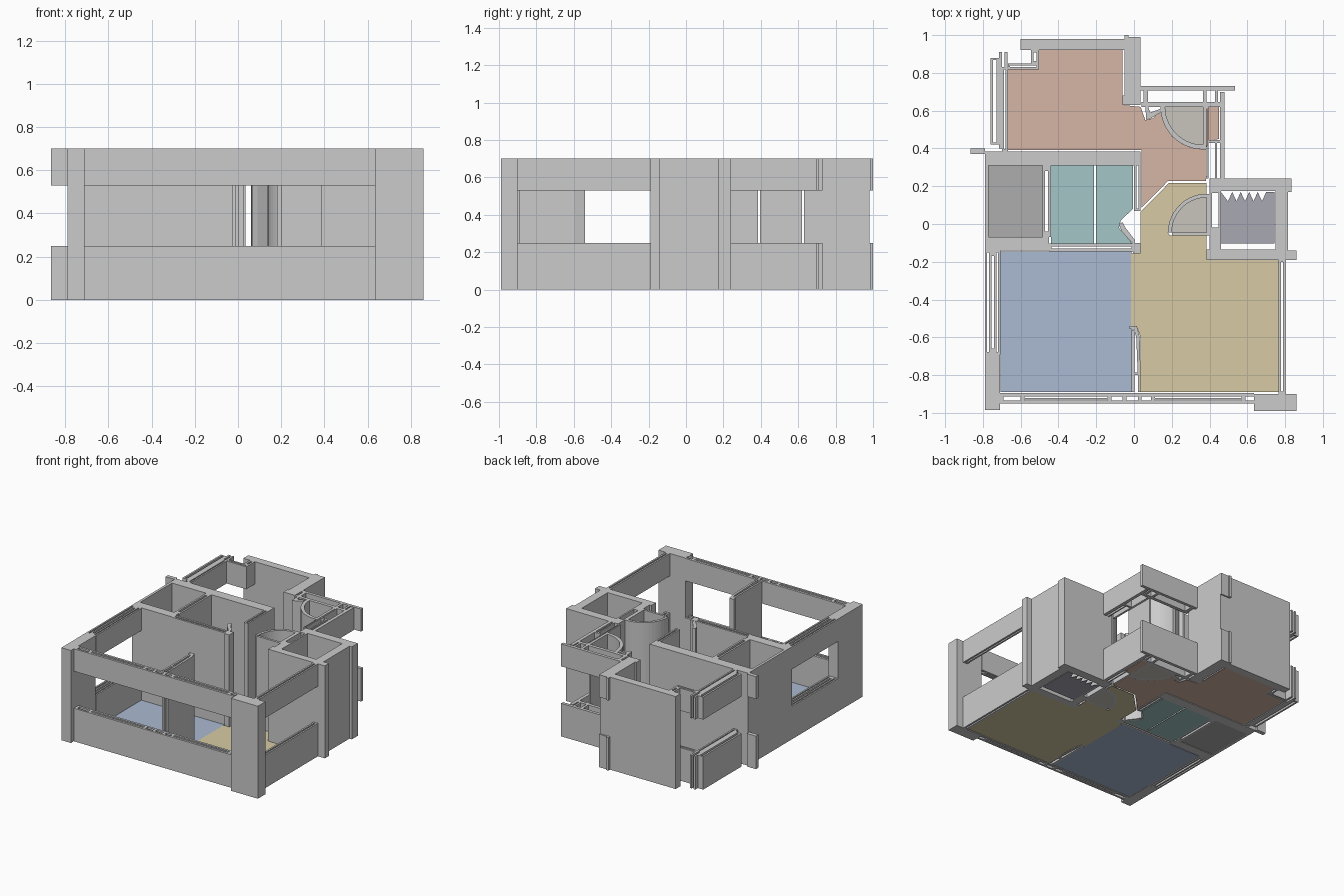
import bpy, bmesh
from math import cos, sin, radians

H, SILL, HEAD = 0.70, 0.25, 0.53          # wall height, window opening


def rect(x0, x1, y0, y1):
    return [(x0, y0), (x1, y0), (x1, y1), (x0, y1)]


def hollow(x0, x1, y0, y1, t=0.012, cap=0.012):
    """Outline of a hollow wall: two long rails and two end caps."""
    if x1 - x0 > y1 - y0:
        return [rect(x0, x1, y0, y0 + t), rect(x0, x1, y1 - t, y1),
                rect(x0, x0 + cap, y0 + t, y1 - t), rect(x1 - cap, x1, y0 + t, y1 - t)]
    return [rect(x0, x0 + t, y0, y1), rect(x1 - t, x1, y0, y1),
            rect(x0 + t, x1 - t, y0, y0 + cap), rect(x0 + t, x1 - t, y1 - cap, y1)]


def arc(cx, cy, r, a0, a1, n=14):
    return [(cx + r * cos(radians(a0 + (a1 - a0) * i / n)),
             cy + r * sin(radians(a0 + (a1 - a0) * i / n))) for i in range(n + 1)]


def band(cx, cy, r0, r1, a0, a1):
    return arc(cx, cy, r1, a0, a1) + arc(cx, cy, r0, a1, a0)


def build(name, polys, spans, color=None):
    bm = bmesh.new()
    for pts in polys:
        for z0, z1 in spans:
            f = bm.faces.new([bm.verts.new((x, y, z0)) for x, y in pts])
            ext = bmesh.ops.extrude_face_region(bm, geom=[f], use_keep_orig=True)
            vs = [g for g in ext["geom"] if isinstance(g, bmesh.types.BMVert)]
            bmesh.ops.translate(bm, verts=vs, vec=(0, 0, z1 - z0))
    bmesh.ops.recalc_face_normals(bm, faces=bm.faces[:])
    me = bpy.data.meshes.new(name)
    bm.to_mesh(me)
    bm.free()
    ob = bpy.data.objects.new(name, me)
    bpy.context.collection.objects.link(ob)
    if color:
        mat = bpy.data.materials.new(name)
        rgb = [int(color[i:i + 2], 16) / 255 for i in (0, 2, 4)]
        mat.diffuse_color = [((c + 0.055) / 1.055) ** 2.4 for c in rgb] + [1]
        me.materials.append(mat)
    return ob


def wall(name, *polys):
    build(name, polys, [(0, H)])


def window(name, *polys):
    build(name, polys, [(0, SILL), (HEAD, H)])


def floor(name, color, *polys):
    build(name, polys, [(0, 0.004)], color)


# North bedroom walls
wall("north_wall", [(-0.60, 0.98), (0.035, 0.98), (0.035, 0.63), (-0.06, 0.63),
                    (-0.06, 0.68), (-0.05, 0.68), (-0.05, 0.92), (-0.60, 0.92)])
window("north_ledge", rect(-0.05, -0.03, 0.98, 1.0), rect(-0.03, 0.035, 0.98, 0.99))

# North-west corner bay window
window("northwest_window",
       *hollow(-0.76, -0.715, 0.42, 0.88, 0.014),
       *hollow(-0.70, -0.668, 0.385, 0.83, 0.012),
       *hollow(-0.668, -0.503, 0.818, 0.85, 0.012),
       *hollow(-0.545, -0.503, 0.85, 0.92, 0.014),
       rect(-0.715, -0.70, 0.40, 0.91), rect(-0.685, -0.67, 0.83, 0.91))
window("west_stub", rect(-0.865, -0.79, 0.37, 0.40))

# Middle cross wall and small room walls
wall("middle_wall", rect(-0.79, 0.035, 0.31, 0.385))
wall("closet_west_wall", rect(-0.79, -0.77, -0.07, 0.31))
wall("closet_south_wall", rect(-0.79, -0.45, -0.14, -0.07))
wall("closet_bath_wall", *hollow(-0.485, -0.44, -0.07, 0.31, 0.014, 0.03))
wall("bath_south_wall", *hollow(-0.45, 0.0, -0.145, -0.103, 0.015))
wall("bath_east_wall", *hollow(0.0, 0.035, 0.07, 0.385, 0.012))
wall("bath_door", [(-0.08, 0.0), (-0.06, 0.01), (-0.045, -0.02), (0.005, -0.085),
                   (0.0, -0.11), (-0.065, -0.04)])
wall("bath_door_post", rect(-0.005, 0.035, -0.155, -0.10))

# South-west bedroom
window("west_window", *hollow(-0.79, -0.755, -0.69, -0.14, 0.012),
       *hollow(-0.74, -0.708, -0.69, -0.14, 0.012), rect(-0.755, -0.74, -0.17, -0.14),
       rect(-0.755, -0.74, -0.69, -0.66))
wall("southwest_column", rect(-0.79, -0.71, -0.985, -0.90), rect(-0.79, -0.71, -0.90, -0.69))

# Long south window with mullions
bars = [rect(x, x + 0.02, -0.935, -0.912) for x in (-0.71, -0.60, -0.14, -0.06, 0.02, 0.09, 0.57)]
window("south_window", rect(-0.71, 0.635, -0.95, -0.935), rect(-0.71, 0.635, -0.912, -0.895),
       rect(-0.58, -0.14, -0.928, -0.920), rect(0.11, 0.57, -0.928, -0.920), *bars)
wall("southeast_column", rect(0.635, 0.86, -0.99, -0.90))
window("east_window", *hollow(0.765, 0.802, -0.90, -0.19, 0.013))

# Partition between bedroom and living room
wall("partition", [(-0.025, -0.54), (0.015, -0.54), (0.03, -0.60), (0.035, -0.80),
                   (0.02, -0.80), (0.012, -0.60), (0.0, -0.56), (-0.025, -0.555)],
     rect(-0.012, 0.002, -0.89, -0.56), rect(0.002, 0.025, -0.80, -0.785),
     rect(0.022, 0.035, -0.89, -0.80))

# Shaft room on the east side
wall("shaft_walls", [(0.40, 0.175), (0.75, 0.175), (0.75, -0.135), (0.385, -0.135),
                     (0.385, -0.19), (0.86, -0.19), (0.86, -0.14), (0.815, -0.14),
                     (0.815, 0.17), (0.835, 0.17), (0.835, 0.24), (0.40, 0.24)])
wall("shaft_west_wall", *hollow(0.40, 0.46, -0.03, 0.175, 0.012),
     rect(0.40, 0.46, -0.135, -0.03))

# Corridor side window and balcony strips
window("corridor_window", *hollow(0.38, 0.395, 0.24, 0.62, 0.005),
       rect(0.455, 0.48, 0.24, 0.70), rect(0.395, 0.455, 0.43, 0.445),
       rect(0.43, 0.44, 0.24, 0.43))
window("balcony_rail", rect(0.035, 0.535, 0.707, 0.73))
window("balcony_inner_strip", rect(0.04, 0.48, 0.62, 0.645), rect(0.05, 0.075, 0.645, 0.707),
       rect(0.365, 0.385, 0.645, 0.707), rect(0.43, 0.445, 0.645, 0.707))

# Quarter-circle doors
wall("entry_door", band(0.365, 0.62, 0.20, 0.225, 180, 270), rect(0.365, 0.38, 0.395, 0.62))
wall("entry_door_post", [(0.06, 0.62), (0.075, 0.62), (0.085, 0.59), (0.14, 0.61),
                         (0.14, 0.59), (0.09, 0.56), (0.065, 0.55)])
wall("shaft_door", band(0.385, -0.045, 0.185, 0.205, 90, 180), rect(0.20, 0.40, -0.062, -0.045),
     rect(0.385, 0.40, -0.045, 0.16))

# Coloured floors
floor("north_bedroom_floor", "D6B5A6",
      [(-0.668, 0.818), (-0.503, 0.818), (-0.503, 0.92), (-0.06, 0.92), (-0.06, 0.63),
       (0.035, 0.62), (0.06, 0.55), (0.10, 0.56), (0.14, 0.60), *arc(0.365, 0.62, 0.225, 190, 270),
       (0.38, 0.395), (0.38, 0.62), (0.45, 0.62), (0.45, 0.45), (0.395, 0.44), (0.38, 0.39),
       (0.38, 0.228), (0.18, 0.228), (0.04, 0.085), (0.04, 0.392), (-0.668, 0.392)])
floor("living_room_floor", "D7CAA4",
      [(0.035, -0.89), (0.765, -0.89), (0.765, -0.19), (0.385, -0.19), (0.385, -0.062),
       (0.19, -0.062), *arc(0.385, -0.045, 0.205, 180, 90), (0.385, 0.217), (0.185, 0.217),
       (0.035, 0.065), (0.035, -0.155), (-0.015, -0.155), (-0.015, -0.54), (0.015, -0.54),
       (0.035, -0.60)])
floor("bedroom_floor", "ABBBD2", rect(-0.708, -0.012, -0.89, -0.145),
      rect(-0.012, -0.022, -0.54, -0.145))
floor("closet_floor", "AEAEAE", rect(-0.77, -0.485, -0.065, 0.31))
floor("bath_floor", "A3C6C7", rect(-0.44, -0.212, -0.103, 0.31),
      [(-0.202, -0.103), (-0.01, -0.103), (-0.08, -0.02), (-0.07, 0.02), (-0.005, 0.08),
       (-0.005, 0.31), (-0.202, 0.31)])
zigzag = [(0.745 - 0.045 * i / 2, 0.17 if i % 2 == 0 else 0.12) for i in range(2, 13)]
floor("shaft_floor", "A9A8B2", [(0.46, -0.103), (0.745, -0.103), (0.745, 0.17), *zigzag[:-1], (0.46, 0.17)])
floor("door_swing_floor", "C9C5BE", [(0.365, 0.62), *arc(0.365, 0.62, 0.20, 180, 270)],
      [(0.385, -0.045), *arc(0.385, -0.045, 0.185, 90, 180)])
